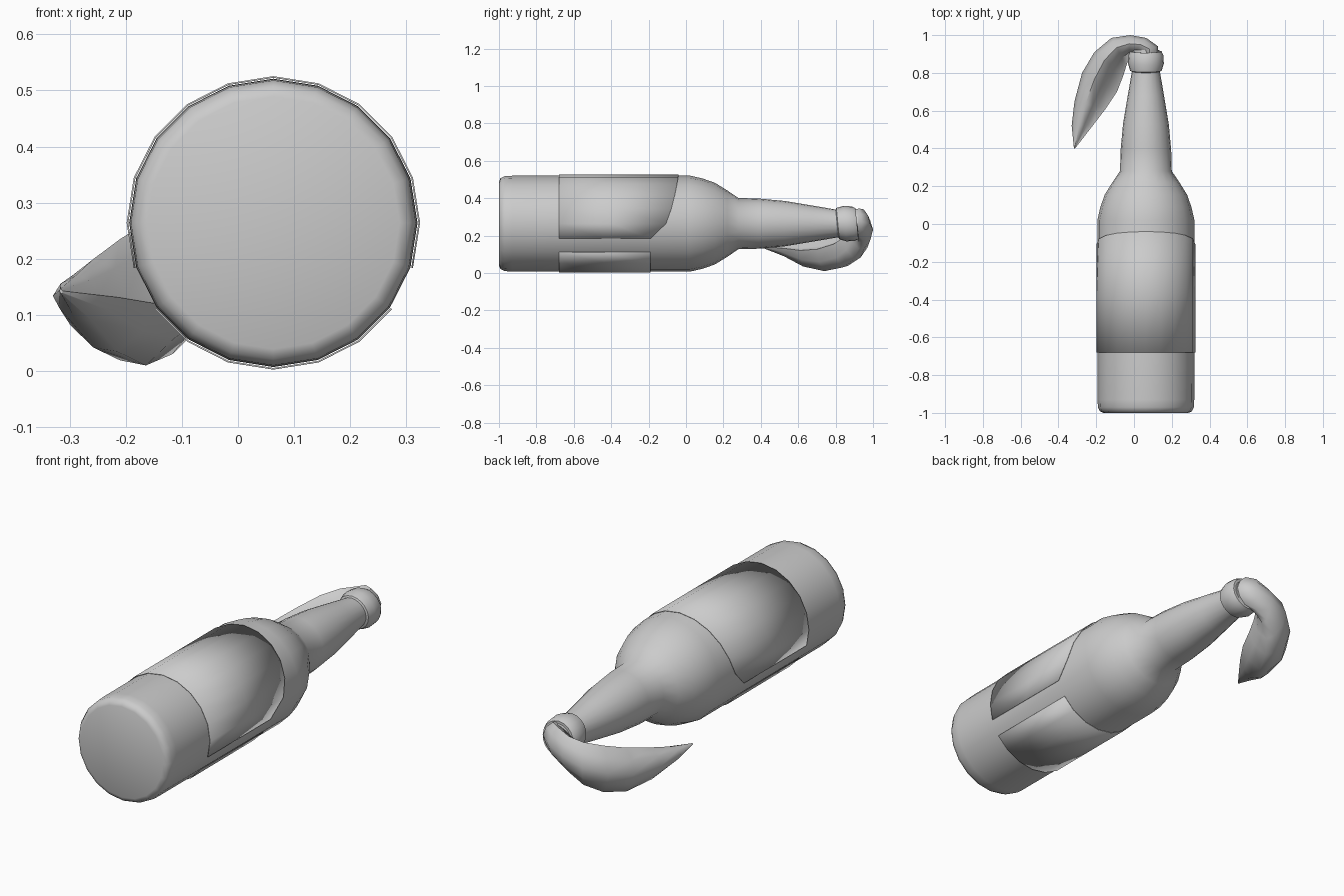
import bpy, bmesh, math

if "Cube" in bpy.data.objects:
    bpy.data.objects.remove(bpy.data.objects["Cube"])

CX, CZ, SIDES = 0.063, 0.264, 20   # bottle axis runs along y


def make(name, verts, faces, angle=40):
    me = bpy.data.meshes.new(name)
    me.from_pydata(verts, [], faces)
    bm = bmesh.new()
    bm.from_mesh(me)
    bmesh.ops.recalc_face_normals(bm, faces=bm.faces)
    bm.to_mesh(me)
    bm.free()
    ob = bpy.data.objects.new(name, me)
    bpy.context.collection.objects.link(ob)
    bpy.ops.object.select_all(action='DESELECT')
    ob.select_set(True)
    bpy.context.view_layer.objects.active = ob
    bpy.ops.object.shade_smooth_by_angle(angle=math.radians(angle))
    return ob


def loft(name, rings, close=False, angle=40):
    n, m = len(rings[0]), len(rings)
    verts = [v for r in rings for v in r]
    faces = []
    for i in range(m if close else m - 1):
        k = (i + 1) % m
        for j in range(n):
            faces.append((i*n + j, i*n + (j+1) % n, k*n + (j+1) % n, k*n + j))
    if not close:
        faces += [tuple(range(n)), tuple(range((m-1)*n, m*n))]
    return make(name, verts, faces, angle)


def polar(r, y, deg):
    a = math.radians(deg)
    return (CX + r*math.sin(a), y, CZ + r*math.cos(a))


def circle(y, r, tilt=0.0):
    return [polar(r, y + tilt*math.cos(2*math.pi*j/SIDES), 360*j/SIDES)
            for j in range(SIDES)]


# Bottle body, shoulder, neck and lip
profile = [(-1.0, .225), (-.992, .243), (-.97, .254), (-.93, .256), (.02, .257),
           (.09, .241), (.155, .218), (.22, .178), (.28, .137), (.39, .134),
           (.53, .121), (.68, .096), (.82, .072), (.92, .07)]
loft("bottle", [circle(y, r) for y, r in profile])


# Paper labels, thin curved panels on the body
def label(name, mid, steps, rise):
    verts, faces, rows = [], [], 3
    for i in range(-steps, steps + 1):
        t = i / steps
        top = -.19 + rise*math.sqrt(max(0, 1 - t*t))
        for k in range(rows):
            verts.append(polar(.260, -.68 + (top + .68)*k/(rows-1), mid + 18*i))
    for i in range(2*steps):
        for k in range(rows - 1):
            a = i*rows + k
            faces.append((a, a + 1, a + rows + 1, a + rows))
    ob = make(name, verts, faces)
    mod = ob.modifiers.new("paper", 'SOLIDIFY')
    mod.thickness = .003
    mod.offset = 0


label("front_label", 0, 6, .15)
label("back_label", 180, 3, 0)

# Cloth band wrapped round the mouth
band = [(.805, .068), (.812, .084), (.85, .095), (.895, .092), (.914, .083), (.914, .06)]
loft("cloth_band", [circle(y, r, -.008) for y, r in band], close=True)

# Rag: sections given by outer (x, y), inner (x, y), low z, high z
stations = [
    (.125, .88, 0, .88, .19, .335), (.128, .94, .0, .90, .19, .345),
    (.065, .985, -.02, .885, .165, .34), (-.02, 1.0, -.03, .87, .13, .315),
    (-.12, .985, -.04, .84, .075, .295), (-.21, .91, -.055, .79, .03, .27),
    (-.275, .80, -.09, .70, .01, .235), (-.315, .65, -.15, .61, .035, .20),
    (-.33, .52, -.215, .525, .09, .17), (-.318, .40, -.312, .40, .138, .147)]
# across / height fractions of one section; the inner side folds inward
section = [(0, .55), (.12, .82), (.35, 1), (.58, .9), (.72, .6), (1, .52),
           (.88, .22), (.6, 0), (.35, .04), (.1, .28)]
loft("rag", [[(ox + (ix-ox)*t, oy + (iy-oy)*t, lo + (hi-lo)*h) for t, h in section]
             for ox, oy, ix, iy, lo, hi in stations], angle=60)
